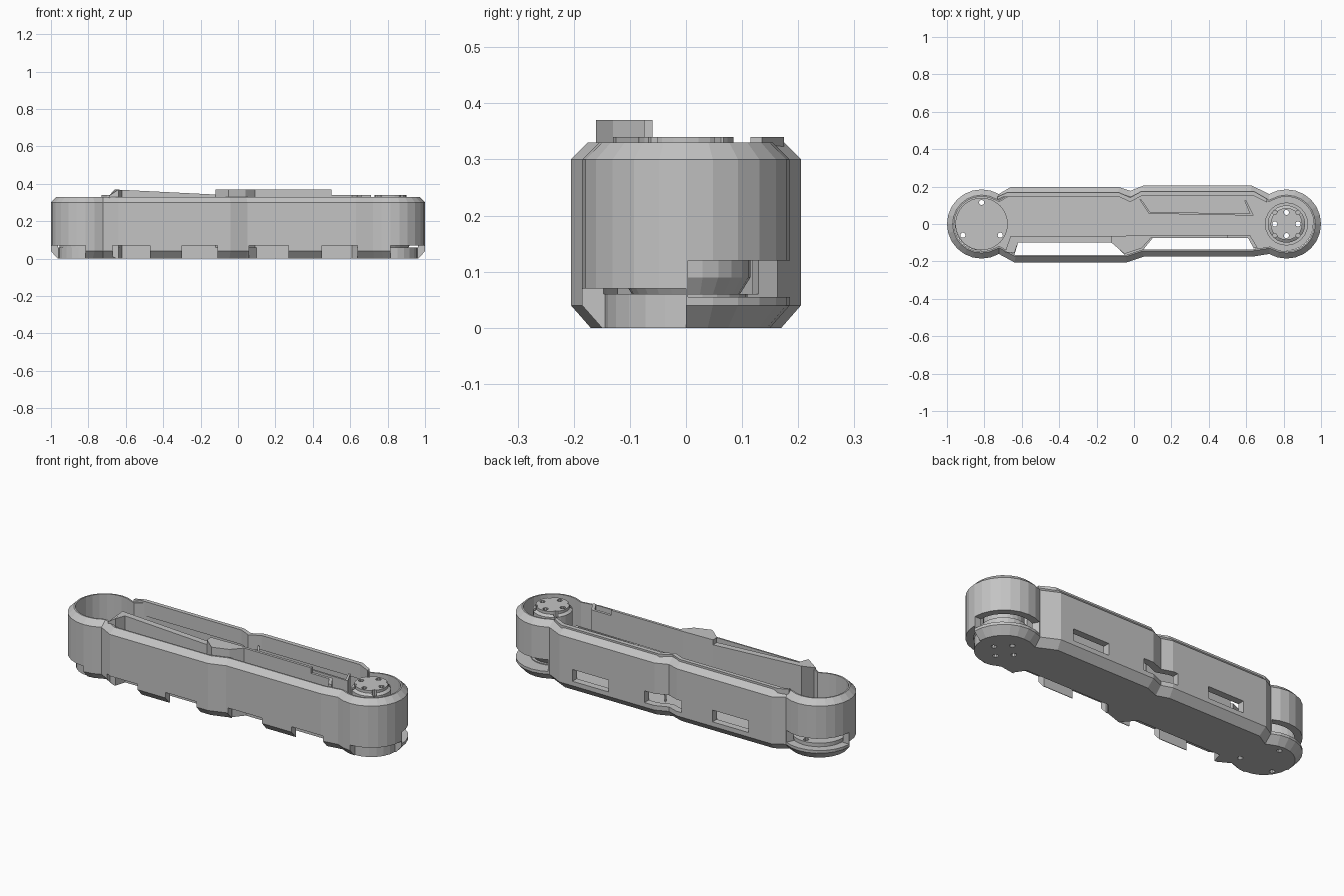
import bpy, bmesh, math
from mathutils import Vector

if "Cube" in bpy.data.objects:
    bpy.data.objects.remove(bpy.data.objects["Cube"])

grey = bpy.data.materials.new("mid_grey")
grey.diffuse_color = (0.55, 0.55, 0.55, 1)
grey.use_nodes = True
grey.node_tree.nodes["Principled BSDF"].inputs["Base Color"].default_value = grey.diffuse_color
CX, R = 0.815, 0.185


def arc(cx, r, a0, a1, n):
    return [(cx + r * math.cos(math.radians(a0 + (a1 - a0) * i / n)),
             r * math.sin(math.radians(a0 + (a1 - a0) * i / n))) for i in range(n + 1)]


def offset(pts, d):
    """Move a counter-clockwise outline inwards by d with mitred corners."""
    out = []
    for i, p in enumerate(pts):
        p, a, b = Vector(p), Vector(pts[i - 1]), Vector(pts[(i + 1) % len(pts)])
        e, f = (p - a).normalized(), (b - p).normalized()
        n, m = Vector((-e.y, e.x)), Vector((-f.y, f.x))
        out.append(tuple(p + (n + m) * d / (1 + n.dot(m))))
    return out


def loft(name, rings):
    """Solid through stacked rings, each (outline, height or function of x)."""
    bm = bmesh.new()
    loops = []
    for pts, z in rings:
        loops.append([bm.verts.new((x, y, z(x) if callable(z) else z)) for x, y in pts])
    n = len(loops[0])
    bm.faces.new(loops[0][::-1])
    bm.faces.new(loops[-1])
    for a, b in zip(loops, loops[1:]):
        for i in range(n):
            bm.faces.new((a[i], a[(i + 1) % n], b[(i + 1) % n], b[i]))
    bmesh.ops.recalc_face_normals(bm, faces=bm.faces)
    if bm.calc_volume(signed=True) < 0:
        bmesh.ops.reverse_faces(bm, faces=bm.faces)
    me = bpy.data.meshes.new(name)
    bm.to_mesh(me)
    bm.free()
    me.materials.append(grey)
    ob = bpy.data.objects.new(name, me)
    bpy.context.collection.objects.link(ob)
    return ob


def prism(name, pts, z0, z1):
    return loft(name, [(pts, z0), (pts, z1)])


def disc(cx, cy, r, n):
    return [(x, y + cy) for x, y in arc(cx, r, 0, 360, n)[:-1]]


def volume(me):
    bm = bmesh.new()
    bm.from_mesh(me)
    v = bm.calc_volume()
    bm.free()
    return v


def cut(ob, pts, z0, z1):
    """Subtract a prism, keeping the first solver result that is sound."""
    c = prism("cutter", pts, z0, z1)
    c.hide_render = True
    before = volume(ob.data)
    for solver in ('MANIFOLD', 'EXACT', 'FLOAT'):
        m = ob.modifiers.new("cut", 'BOOLEAN')
        m.operation, m.solver, m.object = 'DIFFERENCE', solver, c
        dg = bpy.context.evaluated_depsgraph_get()
        me = bpy.data.meshes.new_from_object(ob.evaluated_get(dg))
        ob.modifiers.clear()
        if 0.7 * before < volume(me) < 0.99999 * before:
            ob.data = me
            break
    bpy.data.objects.remove(c)


# Outer shell: chamfered tray with round ends and a kink in the middle
outline = (arc(CX, R, -120, 120, 16)
           + [(0.63, 0.205), (0.05, 0.205), (-0.02, 0.177), (-0.08, 0.197), (-0.66, 0.197)]
           + arc(-CX, R, 60, 300, 16)
           + [(-0.64, -0.205), (-0.04, -0.205), (0.05, -0.175), (0.63, -0.175)])
cavity = offset(outline, 0.038)
shell = loft("shell", [(offset(outline, 0.035), 0), (outline, 0.04), (outline, 0.30),
                       (offset(outline, 0.03), 0.33), (cavity, 0.33), (cavity, 0.06)])

# Long slots in the floor beside the front wall
cut(shell, [(-0.64, -0.1665), (-0.05, -0.1665), (-0.11, -0.10), (-0.62, -0.10)], -0.1, 0.2)
cut(shell, [(0.05, -0.1365), (0.65, -0.1365), (0.61, -0.075), (0.10, -0.075)], -0.1, 0.2)

# Gaps between the teeth under the front wall
for a, b in ((-0.67, -0.47), (-0.30, -0.11), (0.06, 0.27), (0.45, 0.64)):
    inner = -0.16 if b < 0 else -0.13
    cut(shell, [(a, -0.3), (b, -0.3), (b, inner), (a, inner)], -0.1, 0.07)

# Recesses round both ends: low at the front, a raised slit at the back
for cx, a0 in ((CX, -90), (-CX, 180)):
    cut(shell, arc(cx, 0.3, a0, a0 + 90, 6) + arc(cx, 0.144, a0 + 90, a0, 6), -0.1, 0.07)
for cx, a0, a1 in ((CX, 1, 118), (-CX, 62, 179)):
    cut(shell, arc(cx, 0.3, a0, a1, 8) + arc(cx, 0.11, a1, a0, 8), 0.055, 0.12)

# Windows in the back wall
for cx in (-0.41, 0.0, 0.44):
    cut(shell, [(cx - 0.11, 0.12), (cx + 0.11, 0.12), (cx + 0.11, 0.3), (cx - 0.11, 0.3)],
        0.065, 0.13)

# Round floor pad at the left end
pad = prism("left_pad", disc(-CX, 0, 0.14, 32), 0.05, 0.075)
for dx, dy in ((0, 0.115), (-0.1, -0.06), (0.1, -0.06)):
    hole = disc(-CX + dx, dy, 0.014, 10)
    cut(pad, hole, -0.1, 0.3)
    cut(shell, hole, -0.1, 0.2)

# Motor drum at the right end
base = loft("motor_base", [(disc(CX, 0, 0.09, 24), 0.05), (disc(CX, 0, 0.115, 24), 0.09),
                           (disc(CX, 0, 0.115, 24), 0.12)])
drum = loft("motor_drum", [(disc(CX, 0, 0.10, 24), 0.12), (disc(CX, 0, 0.10, 24), 0.315),
                           (disc(CX, 0, 0.085, 24), 0.325), (disc(CX, 0, 0.085, 24), 0.34)])
for a in range(0, 360, 90):
    t = math.radians(a)
    hole = disc(CX + 0.062 * math.cos(t), 0.062 * math.sin(t), 0.014, 10)
    for ob in (base, drum, shell):
        cut(ob, hole, -0.1, 0.5)
# Radial notches in the drum rim
for a in range(45, 405, 90):
    t = math.radians(a)
    cut(drum, disc(CX + 0.088 * math.cos(t), 0.088 * math.sin(t), 0.013, 6), 0.29, 0.5)

# Front inner frame: sloped left rail, middle block, right rail with end hooks
left_rail = [(-0.69, -0.15), (-0.64, -0.155), (-0.62, -0.10), (-0.12, -0.10),
             (-0.12, -0.065), (-0.66, -0.065)]
loft("left_rail", [(left_rail, 0.06),
                   (left_rail, lambda x: 0.335 if x < -0.68 else 0.37 - 0.05 * (x + 0.67))])
prism("middle_block", [(-0.12, -0.065), (-0.12, -0.10), (-0.05, -0.16), (0.04, -0.13),
                       (0.09, -0.075), (0.06, -0.06)], 0.06, 0.37)
prism("right_rail", [(0.06, -0.06), (0.09, -0.075), (0.50, -0.075), (0.50, -0.06)], 0.06, 0.37)
prism("right_hook", [(0.50, -0.06), (0.50, -0.075), (0.61, -0.075), (0.64, -0.13),
                     (0.66, -0.125), (0.62, -0.06)], 0.06, 0.34)

# Raised liners on the back rim
prism("left_liner", [(-0.73, 0.13), (-0.70, 0.145), (-0.08, 0.145), (-0.02, 0.118),
                     (-0.02, 0.142), (-0.08, 0.168), (-0.68, 0.168), (-0.73, 0.145)], 0.26, 0.34)
prism("right_liner", [(-0.02, 0.118), (0.04, 0.150), (0.64, 0.150), (0.71, 0.115),
                      (0.71, 0.135), (0.64, 0.175), (0.04, 0.175), (-0.02, 0.142)], 0.26, 0.34)

# Thin inner rail around the rear right bay
prism("rear_rail", [(0.03, 0.13), (0.08, 0.055), (0.64, 0.045), (0.60, 0.125), (0.59, 0.125),
                    (0.62, 0.055), (0.085, 0.065), (0.04, 0.13)], 0.055, 0.29)
